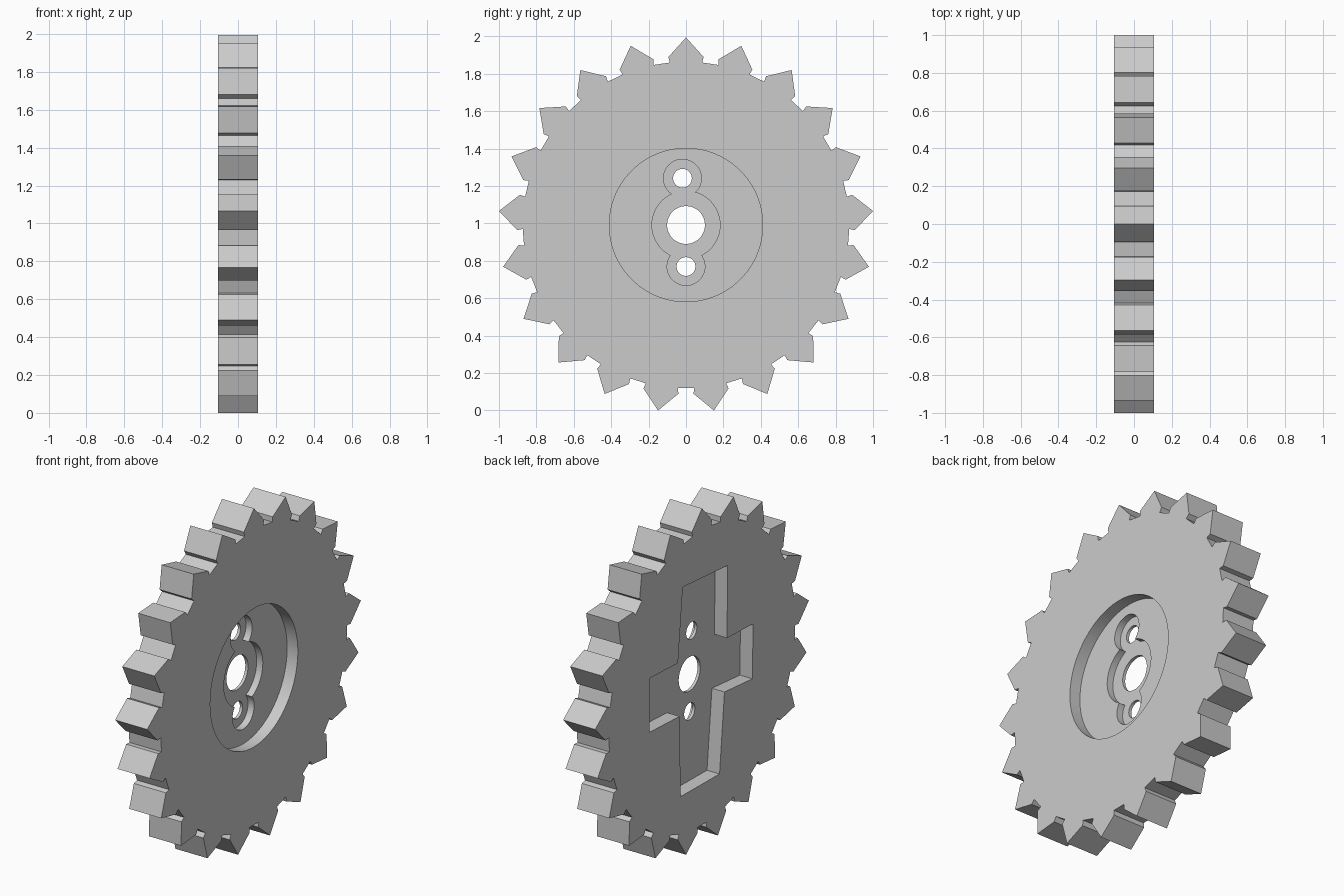
import bpy, bmesh, math

if "Cube" in bpy.data.objects:
    bpy.data.objects.remove(bpy.data.objects["Cube"])

HALF = 0.105          # half thickness of the wheel
TEETH = 21
TIP = 1.0028          # tooth tip radius
CENTRE = 0.9916       # axle height

steel = bpy.data.materials.new("plain grey")
steel.use_nodes = True
grey = (0.6, 0.6, 0.6, 1)
steel.diffuse_color = grey
steel.node_tree.nodes["Principled BSDF"].inputs["Base Color"].default_value = grey


def prism(name, outline, x0, x1):
    """Extrude a closed (y, z) outline, relative to the axle, from x0 to x1."""
    bm = bmesh.new()
    verts = [bm.verts.new((x0, y, z + CENTRE)) for y, z in outline]
    face = bm.faces.new(verts)
    new = bmesh.ops.extrude_face_region(bm, geom=[face])["geom"]
    moved = [v for v in new if isinstance(v, bmesh.types.BMVert)]
    bmesh.ops.translate(bm, verts=moved, vec=(x1 - x0, 0, 0))
    bmesh.ops.recalc_face_normals(bm, faces=bm.faces)
    mesh = bpy.data.meshes.new(name)
    bm.to_mesh(mesh)
    bm.free()
    mesh.materials.append(steel)
    obj = bpy.data.objects.new(name, mesh)
    bpy.context.collection.objects.link(obj)
    return obj


def polar(radius, degrees):
    a = math.radians(degrees)
    return radius * math.sin(a), radius * math.cos(a)


def circle(y, z, radius, sides=96):
    ring = [polar(radius, 360 * i / sides) for i in range(sides)]
    return [(y + a, z + b) for a, b in ring]


def cut(target, outline, x0, x1):
    """Subtract a prism from the target, then discard the cutter."""
    cutter = prism("cutter", outline, x0, x1)
    cutter.hide_render = True
    mod = target.modifiers.new("cut", "BOOLEAN")
    mod.operation = "DIFFERENCE"
    mod.solver = "EXACT"
    mod.object = cutter
    bpy.context.view_layer.objects.active = target
    bpy.ops.object.modifier_apply(modifier=mod.name)
    bpy.data.objects.remove(cutter)


# Toothed disc: each tooth has a tip and a small undercut step on both sides
tooth = [(0.873, -5.7), (0.903, -6.0), (TIP, 0), (0.903, 6.0), (0.873, 5.7)]
outline = [polar(r, a + i * 360 / TEETH) for i in range(TEETH) for r, a in tooth]
wheel = prism("toothed_wheel", outline, -HALF, HALF)

# Cross-shaped pocket on one face
cross = [(0.18, 0.605), (-0.238, 0.573), (-0.235, 0.145), (-0.477, 0.136),
         (-0.472, -0.187), (-0.21, -0.165), (-0.164, -0.633), (0.20, -0.628),
         (0.21, -0.149), (0.49, -0.136), (0.49, 0.183), (0.225, 0.172)]
cut(wheel, cross, -HALF - 0.1, -HALF + 0.082)

# Round pocket on the other face
cut(wheel, circle(0, 0, 0.41), HALF - 0.07, HALF + 0.1)

# Axle and pin seats, each a shallow counterbore with a through hole
seats = [(0, 0, 0.182, 0.101), (-0.019, 0.25, 0.101, 0.05), (0, -0.222, 0.101, 0.05)]
for y, z, seat, hole in seats:
    cut(wheel, circle(y, z, seat), HALF - 0.11, HALF + 0.1)
for y, z, seat, hole in seats:
    cut(wheel, circle(y, z, hole), -HALF - 0.1, HALF + 0.1)

# Smooth the round walls, keep the edges crisp
bpy.ops.object.select_all(action="DESELECT")
wheel.select_set(True)
bpy.context.view_layer.objects.active = wheel
bpy.ops.object.shade_smooth_by_angle(angle=math.radians(15))
